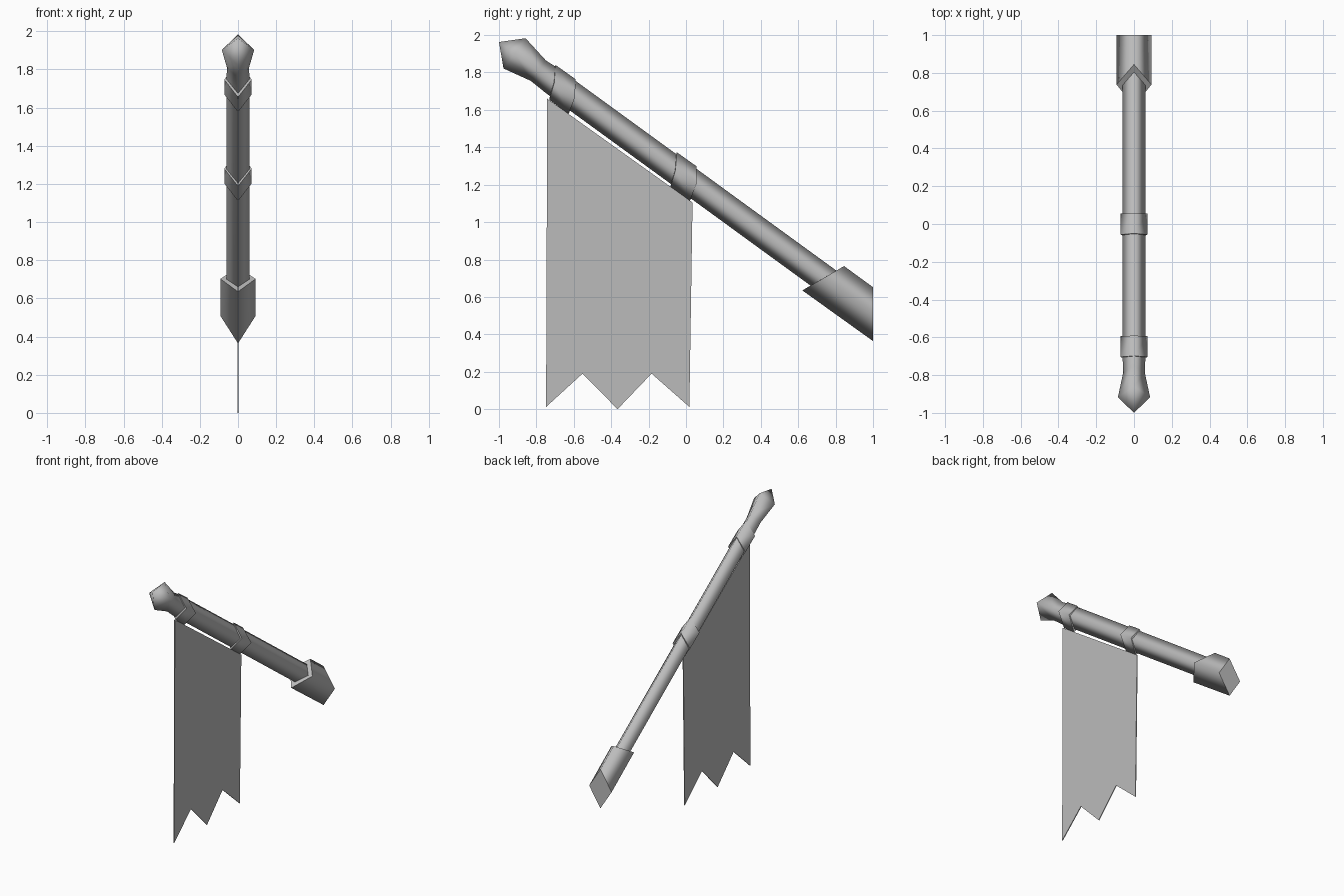
import bpy
import bmesh
from mathutils import Vector

cube = bpy.data.objects.get("Cube")
if cube:
    bpy.data.objects.remove(cube, do_unlink=True)

grey = bpy.data.materials.new("plain grey")
grey.use_nodes = True
grey.diffuse_color = (0.5, 0.5, 0.5, 1)
grey.node_tree.nodes["Principled BSDF"].inputs["Base Color"].default_value = (0.5, 0.5, 0.5, 1)

# The pole axis runs down and back from the finial tip
TIP = Vector((0, -1.0, 1.963))
AXIS = Vector((0, 1, -0.7275)).normalized()
UP = Vector((0, -AXIS.z, AXIS.y))


def finish(name, bm):
    bmesh.ops.recalc_face_normals(bm, faces=bm.faces[:])
    mesh = bpy.data.meshes.new(name)
    bm.to_mesh(mesh)
    bm.free()
    mesh.materials.append(grey)
    obj = bpy.data.objects.new(name, mesh)
    bpy.context.collection.objects.link(obj)
    return obj


def diamond(width, top, side, bottom):
    """Four-cornered ring from (y, z) points, mirrored across x."""
    return [(0, *top), (width, *side), (0, *bottom), (-width, *side)]


def square_ring(distance, width, height):
    """Diamond ring at right angles to the pole axis."""
    c = TIP + AXIS * distance
    return diamond(width, (c + UP * height).yz, c.yz, (c - UP * height).yz)


def loft(name, rings, point=None):
    """Smooth sides through diamond rings with flat, sharp-edged caps."""
    bm = bmesh.new()
    loops = [[bm.verts.new(p) for p in ring] for ring in rings]
    for a, b in zip(loops, loops[1:]):
        for i in range(4):
            j = (i + 1) % 4
            bm.faces.new((a[i], a[j], b[j], b[i])).smooth = True
    caps = [loops[-1]]
    if point:
        tip = bm.verts.new(point)
        for i in range(4):
            bm.faces.new((tip, loops[0][i], loops[0][(i + 1) % 4])).smooth = True
    else:
        caps.append(loops[0])
    for loop in caps:
        cap = bm.faces.new(loop)
        for edge in cap.edges:
            edge.smooth = False
    return finish(name, bm)


# Pole with its pointed finial
loft("pole", [square_ring(0.103, 0.085, 0.1),
              square_ring(0.26, 0.058, 0.068),
              square_ring(0.36, 0.06, 0.073),
              square_ring(2.3, 0.06, 0.073)], point=TIP)

# Slanted bands that hold the banner
for name, shift in (("rear_band", 0), ("front_band", -0.648)):
    def at(y, z):
        return (y + shift, z - 0.72 * shift)
    loft(name, [diamond(0.072, at(-0.05, 1.374), at(-0.056, 1.28), at(-0.083, 1.188)),
                diamond(0.072, at(0.057, 1.298), at(0.055, 1.203), at(0.02, 1.11))])

# Wall socket, cut upright at the back
loft("socket", [diamond(0.092, (0.845, 0.765), (0.738, 0.702), (0.622, 0.635)),
                diamond(0.092, (1.0, 0.652), (1.0, 0.508), (1.0, 0.364))])

# Hanging banner with a zigzag hem
outline = [(-0.742, 1.66), (0.035, 1.105), (0.018, 0.012), (-0.184, 0.19),
           (-0.366, 0.0), (-0.553, 0.19), (-0.748, 0.012)]
bm = bmesh.new()
sheet = bm.faces.new([bm.verts.new((-0.003, y, z)) for y, z in outline])
back = bmesh.ops.extrude_face_region(bm, geom=[sheet])
bmesh.ops.translate(bm, vec=(0.006, 0, 0),
                    verts=[v for v in back["geom"] if isinstance(v, bmesh.types.BMVert)])
finish("banner", bm)
